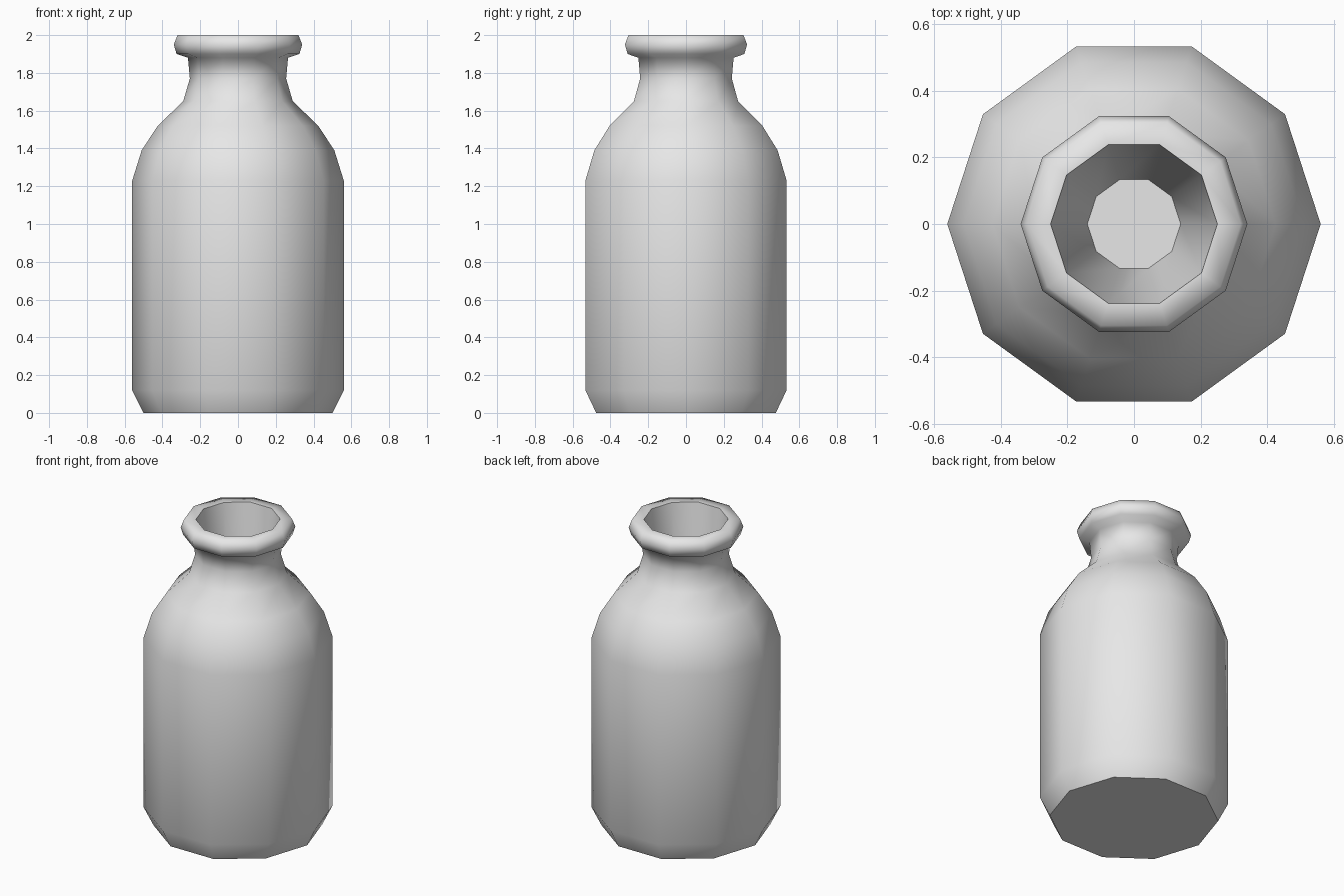
import bpy, bmesh
from math import cos, sin, tau

cube = bpy.data.objects.get("Cube")
if cube:
    bpy.data.objects.remove(cube, do_unlink=True)

SIDES = 10

# One plain grey for the whole bottle
grey = bpy.data.materials.new("light_grey")
grey.use_nodes = True
colour = (0.8, 0.8, 0.8, 1)
grey.diffuse_color = colour
grey.node_tree.nodes["Principled BSDF"].inputs["Base Color"].default_value = colour

# Profile as (radius, height): base, body, shoulder, neck, lip, inner wall
profile = [
    (0.50, 0.0), (0.56, 0.12), (0.56, 1.23),
    (0.51, 1.39), (0.425, 1.52), (0.29, 1.65),
    (0.255, 1.77), (0.265, 1.88),
    (0.325, 1.90), (0.34, 1.95), (0.32, 2.0),
    (0.25, 2.0), (0.14, 1.2),
]
crisp_rings = (0, len(profile) - 2, len(profile) - 1)

# Lathe the profile into rings and bridge them
bm = bmesh.new()
rings = [[bm.verts.new((r * cos(tau * i / SIDES), r * sin(tau * i / SIDES), z))
          for i in range(SIDES)] for r, z in profile]
for low, high in zip(rings, rings[1:]):
    for i in range(SIDES):
        j = (i + 1) % SIDES
        bm.faces.new((low[i], low[j], high[j], high[i]))

# Underside and inner floor
bm.faces.new(reversed(rings[0]))
bm.faces.new(rings[-1])

# Smooth shading, with crisp base, mouth and inner floor edges
for face in bm.faces:
    face.smooth = True
for k in crisp_rings:
    for i in range(SIDES):
        bm.edges.get((rings[k][i], rings[k][(i + 1) % SIDES])).smooth = False

mesh = bpy.data.meshes.new("bottle")
bm.to_mesh(mesh)
bm.free()
mesh.materials.append(grey)
bottle = bpy.data.objects.new("bottle", mesh)
bpy.context.collection.objects.link(bottle)
